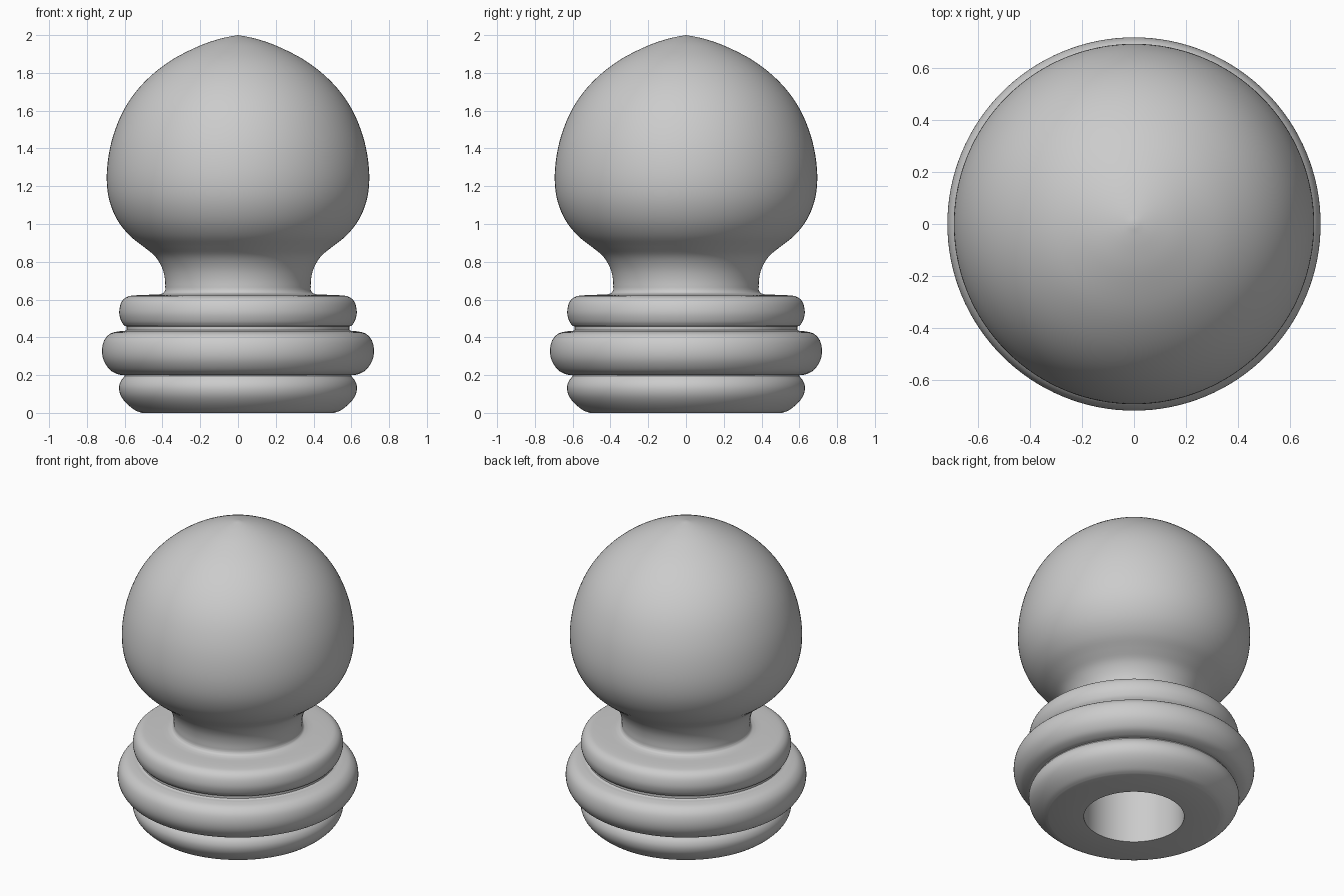
import bpy
import bmesh
import math
from mathutils import Matrix, Vector

SEGMENTS = 128

cube = bpy.data.objects.get("Cube")
if cube:
    bpy.data.objects.remove(cube, do_unlink=True)

# One plain grey material
grey = bpy.data.materials.new("plain grey")
grey.use_nodes = True
colour = (0.6, 0.6, 0.6, 1)
grey.diffuse_color = colour
grey.node_tree.nodes["Principled BSDF"].inputs["Base Color"].default_value = colour


def smooth_run(points, steps=4):
    """Spline that passes through every (radius, height) point of one run."""
    pts = [Vector(p) for p in points]
    if len(pts) < 3:
        return pts
    padded = [2 * pts[0] - pts[1]] + pts + [2 * pts[-1] - pts[-2]]
    result = []
    for a, b, c, d in zip(padded, padded[1:], padded[2:], padded[3:]):
        for i in range(steps):
            t = i / steps
            result.append(0.5 * (2 * b + (c - a) * t
                                 + (2 * a - 5 * b + 4 * c - d) * t ** 2
                                 + (3 * b - a - 3 * c + d) * t ** 3))
    return result + [pts[-1]]


def lathe(name, runs):
    """Turn the joined runs around the vertical axis."""
    profile = []
    for run in runs:
        for p in smooth_run(run):
            if not profile or (p - profile[-1]).length > 1e-4:
                profile.append(p)
    bm = bmesh.new()
    verts = [bm.verts.new((max(p.x, 0), 0, p.y)) for p in profile]
    edges = [bm.edges.new(pair) for pair in zip(verts, verts[1:])]
    bmesh.ops.spin(bm, geom=verts + edges, cent=(0, 0, 0), axis=(0, 0, 1),
                   angle=math.tau, steps=SEGMENTS, use_merge=True)
    bmesh.ops.remove_doubles(bm, verts=bm.verts, dist=1e-5)
    bmesh.ops.recalc_face_normals(bm, faces=bm.faces)
    mesh = bpy.data.meshes.new(name)
    bm.to_mesh(mesh)
    bm.free()
    mesh.materials.append(grey)
    obj = bpy.data.objects.new(name, mesh)
    bpy.context.collection.objects.link(obj)
    bpy.ops.object.select_all(action="DESELECT")
    obj.select_set(True)
    bpy.context.view_layer.objects.active = obj
    bpy.ops.object.shade_smooth_by_angle(angle=math.radians(35))
    return obj


# Dowel socket drilled up into the underside
socket = [(0, .5), (.3, .5)]
socket_wall = [(.3, .5), (.3, 0)]
underside = [(.3, 0), (.51, 0)]

# Three stacked rings with a narrow groove below the top one
lower_ring = [(.51, 0), (.545, .014), (.59, .05), (.62, .09), (.63, .13),
              (.622, .165), (.6, .195)]
middle_ring = [(.6, .2), (.63, .203), (.675, .225), (.71, .275), (.72, .33),
               (.708, .385), (.675, .42), (.63, .432), (.6, .434)]
groove = [(.59, .44), (.59, .458)]
upper_ring = [(.6, .46), (.618, .485), (.629, .53), (.62, .58), (.595, .61),
              (.55, .622), (.42, .627)]

# Flared neck flowing into the pointed ball
foot = [(.42, .627), (.395, .635), (.385, .65)]
neck_and_ball = [(.385, .65), (.387, .71), (.403, .77), (.44, .83), (.5, .88),
                 (.575, .94), (.638, 1.02), (.68, 1.12), (.695, 1.23),
                 (.687, 1.35), (.66, 1.47), (.612, 1.59), (.545, 1.695),
                 (.455, 1.79), (.34, 1.875), (.2, 1.945), (.09, 1.982), (0, 2)]

lathe("post_cap_finial", [socket, socket_wall, underside, lower_ring,
                          middle_ring, groove, upper_ring, foot,
                          neck_and_ball])
